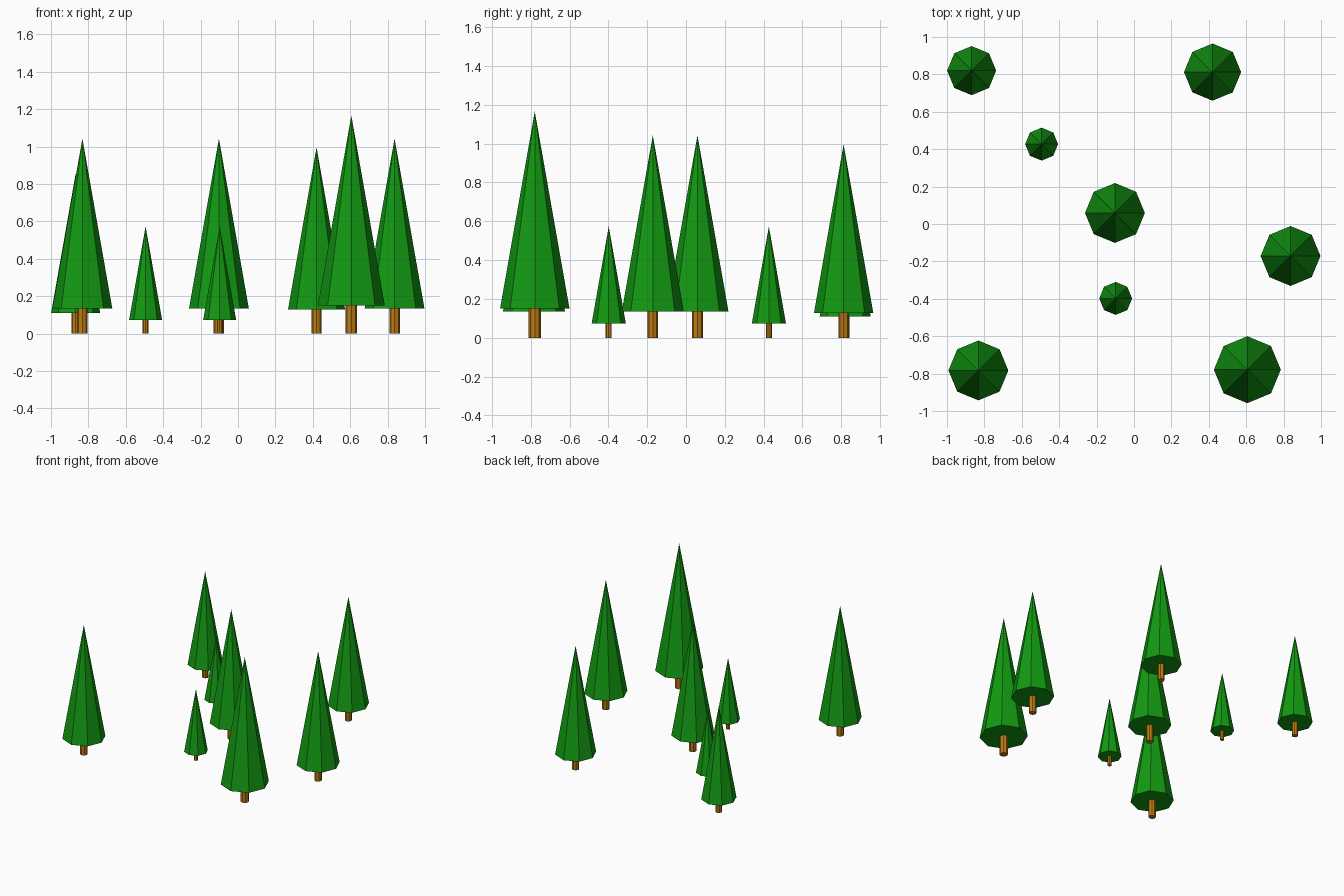
import bpy, bmesh
from mathutils import Matrix

if "Cube" in bpy.data.objects:
    bpy.data.objects.remove(bpy.data.objects["Cube"])

SIDES = 8
TRUNK_R, CONE_R = 0.028, 0.16      # sizes of a tree at scale 1
CONE_BASE, APEX = 0.134, 1.043


def material(name, color):
    m = bpy.data.materials.new(name)
    m.diffuse_color = color
    m.use_nodes = True
    m.node_tree.nodes["Principled BSDF"].inputs["Base Color"].default_value = m.diffuse_color
    return m


leaf = material("leaf_green", (0.006, 0.32, 0.006, 1))
bark = material("bark_brown", (0.50, 0.20, 0.006, 1))


def cone_mesh(name, r1, r2, z0, z1, mat):
    """Eight-sided capped cone or cylinder between two heights, corners on the axes."""
    bm = bmesh.new()
    bmesh.ops.create_cone(bm, cap_ends=True, segments=SIDES, radius1=r1, radius2=r2,
                          depth=z1 - z0,
                          matrix=Matrix.Translation((0, 0, (z0 + z1) / 2)))
    bmesh.ops.remove_doubles(bm, verts=bm.verts, dist=1e-5)
    me = bpy.data.meshes.new(name)
    bm.to_mesh(me)
    bm.free()
    me.materials.append(mat)
    return me


# Shared meshes for every tree
trunk = cone_mesh("trunk", TRUNK_R, TRUNK_R, 0, CONE_BASE + 0.01, bark)
foliage = cone_mesh("foliage", CONE_R, 0, CONE_BASE, APEX, leaf)

# Tree positions and scales: x, y, scale
trees = [
    (-0.868, 0.820, 0.82),
    (0.420, 0.812, 0.955),
    (-0.494, 0.427, 0.55),
    (-0.102, 0.059, 1.0),
    (-0.098, -0.398, 0.55),
    (0.837, -0.171, 1.0),
    (-0.832, -0.783, 1.0),
    (0.606, -0.779, 1.118),
]

for i, (x, y, s) in enumerate(trees, 1):
    for part in (trunk, foliage):
        ob = bpy.data.objects.new(f"tree_{i}_{part.name}", part)
        ob.location = (x, y, 0)
        ob.scale = (s, s, s)
        bpy.context.collection.objects.link(ob)
